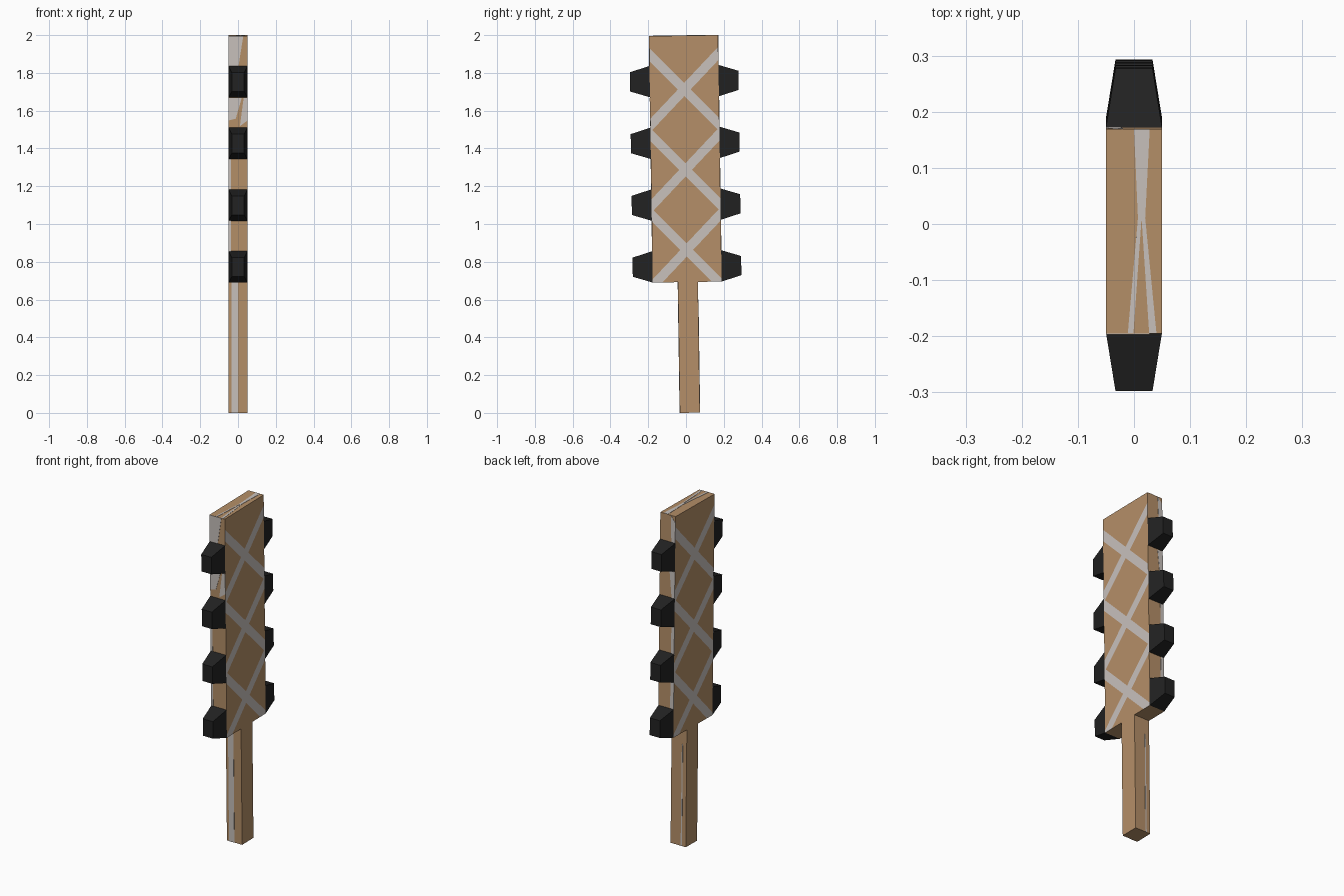
import bpy, bmesh, math
from mathutils import Matrix, Vector

if "Cube" in bpy.data.objects:
    bpy.data.objects.remove(bpy.data.objects["Cube"])

TILT = Matrix.Translation((0, 0, 0.0005)) @ Matrix.Rotation(0.0148, 4, 'X')
CY, HALF_W, HALF_T = 0.0165, 0.1825, 0.05   # board centre, half width, half thickness
Z0, Z1 = 0.692, 1.997                       # board bottom and top


def material(name, rgb):
    m = bpy.data.materials.new(name)
    m.diffuse_color = (*rgb, 1)
    m.use_nodes = True
    m.node_tree.nodes["Principled BSDF"].inputs["Base Color"].default_value = m.diffuse_color
    return m


WOOD = material("tan wood", (0.462, 0.275, 0.138))
PALE = material("pale grey paint", (0.578, 0.533, 0.503))
BLACK = material("black stone", (0.016, 0.016, 0.016))


def finish(bm, name, *mats):
    bmesh.ops.recalc_face_normals(bm, faces=bm.faces)
    bm.transform(TILT)
    me = bpy.data.meshes.new(name)
    bm.to_mesh(me)
    bm.free()
    for m in mats:
        me.materials.append(m)
    ob = bpy.data.objects.new(name, me)
    bpy.context.collection.objects.link(ob)
    return ob


def box(x, y, z):
    bm = bmesh.new()
    bmesh.ops.create_cube(bm, size=1)
    lo = Vector((x[0], y[0], z[0]))
    size = Vector((x[1], y[1], z[1])) - lo
    for v in bm.verts:
        v.co = lo + Vector([(c + 0.5) * s for c, s in zip(v.co, size)])
    return bm


# Board with crossed painted bands cut into both broad faces
CROSSINGS, SLOPE, BAND = (0.862, 1.286, 1.712), 1.03, 0.035
bm = box((-HALF_T, HALF_T), (CY - HALF_W, CY + HALF_W), (Z0, Z1))
for cz in CROSSINGS:
    for s in (SLOPE, -SLOPE):
        for edge in (-BAND, BAND):
            bmesh.ops.bisect_plane(bm, geom=bm.verts[:] + bm.edges[:] + bm.faces[:],
                                   plane_co=(0, CY, cz + edge), plane_no=(0, -s, 1))
bm.normal_update()
for f in bm.faces:
    c = f.calc_center_median()
    if abs(f.normal.x) > 0.9:
        f.material_index = int(any(abs(c.z - cz - s * (c.y - CY)) < BAND
                                   for cz in CROSSINGS for s in (SLOPE, -SLOPE)))
finish(bm, "board", WOOD, PALE)

# Handle
HY = 0.0205
finish(box((-HALF_T, HALF_T), (HY - 0.053, HY + 0.053), (0, Z0)), "handle", WOOD)

# Tapered stone teeth along both edges
for side, label in ((-1, "front"), (1, "back")):
    for i in range(4):
        z = 0.775 + 0.327 * i
        base = CY + side * HALF_W
        bm = box((-HALF_T, HALF_T), sorted((base, base + side * 0.105)),
                 (z - 0.083, z + 0.083))
        for v in bm.verts:
            if abs(v.co.y - base) > 0.05:
                v.co.x *= 0.66
                v.co.z = z + (v.co.z - z) * 0.61
        finish(bm, f"{label}_tooth_{i + 1}", BLACK)


def streak(name, pts, place, normal):
    """Thin painted plate; place maps 2D points onto the surface."""
    bm = bmesh.new()
    f = bm.faces.new([bm.verts.new(place(*p)) for p in pts])
    ext = bmesh.ops.extrude_face_region(bm, geom=[f], use_keep_orig=True)["geom"]
    for v in ext:
        if isinstance(v, bmesh.types.BMVert):
            v.co += Vector(normal) * 0.0015
    finish(bm, name, PALE)


# Painted streaks on the narrow edges (x, z)
front = [[(-.05, 1.997), (.028, 1.997), (.002, 1.835), (-.05, 1.835)],
         [(-.05, 1.67), (.02, 1.67), (-.012, 1.56), (-.05, 1.55)],
         [(.03, 1.67), (.05, 1.67), (.05, 1.55), (.01, 1.52)],
         [(-.05, 1.345), (-.037, 1.345), (-.037, 1.18), (-.05, 1.18)],
         [(-.05, 1.02), (-.037, 1.02), (-.037, .855), (-.05, .855)]]
back = [[(-.05, 1.96), (-.02, 1.997), (-.025, 1.84), (-.05, 1.84)],
        [(-.05, 1.67), (-.015, 1.67), (-.03, 1.51), (-.05, 1.51)],
        [(-.05, 1.345), (-.03, 1.345), (-.03, 1.18), (-.05, 1.18)],
        [(-.05, 1.02), (-.03, 1.02), (-.025, .86), (-.05, .86)]]
for side, label, shapes in ((-1, "front", front), (1, "back", back)):
    for i, pts in enumerate(shapes):
        streak(f"{label}_streak_{i + 1}", pts,
               lambda x, z: (x, CY + side * HALF_W, z), (0, side, 0))

# Handle streaks
streak("handle_front_streak", [(-.035, 0), (0, 0), (0, Z0), (-.035, Z0)],
       lambda x, z: (x, HY - 0.053, z), (0, -1, 0))
streak("handle_back_streak", [(-.025, 0), (-.017, 0), (-.019, .6), (-.025, .6)],
       lambda x, z: (x, HY + 0.053, z), (0, 1, 0))

# Forked streak on the top end (x, y)
top = [[(0, .198), (.028, .198), (.02, .04), (.007, .04)],
       [(.007, .04), (.0135, .04), (-.001, -.165), (-.011, -.165)],
       [(.0135, .04), (.02, .04), (.04, -.165), (.027, -.165)]]
for i, pts in enumerate(top):
    streak(f"top_streak_{i + 1}", pts, lambda x, y: (x, y, Z1), (0, 0, 1))
